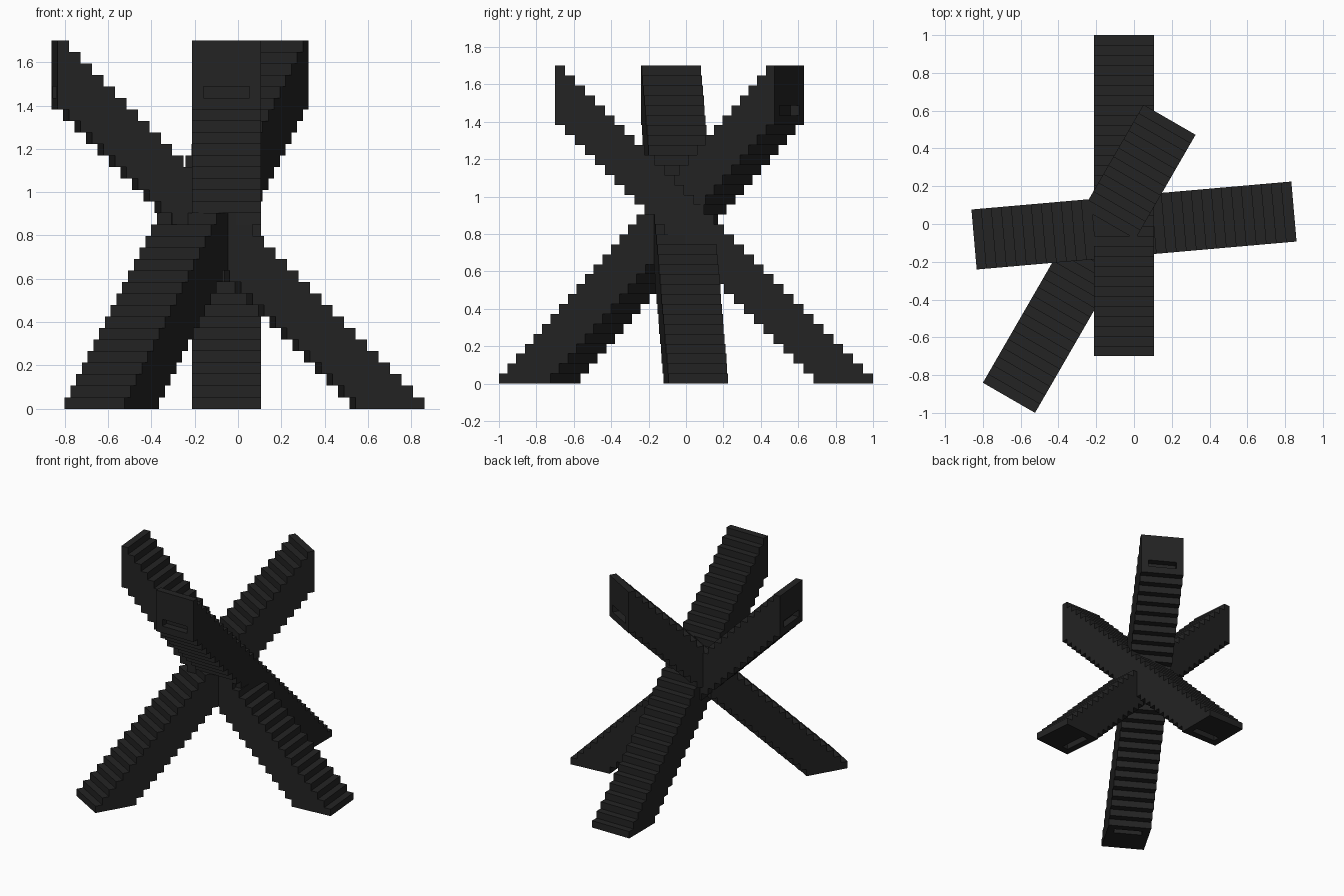
import bpy, bmesh, math
from mathutils import Matrix

if "Cube" in bpy.data.objects:
    bpy.data.objects.remove(bpy.data.objects["Cube"])

STEPS = 32
S = 1.70 / STEPS          # tread depth = riser height
HALF = 3 * S              # half the flight width
THICK = 6                 # flight thickness in risers

mat = bpy.data.materials.new("charcoal")
mat.diffuse_color = (0.017, 0.017, 0.017, 1)
mat.use_nodes = True
mat.node_tree.nodes["Principled BSDF"].inputs["Base Color"].default_value = mat.diffuse_color


def flight_profile():
    """Side outline: stepped on top and underneath, low end at -x."""
    pts = []
    for i in range(STEPS):                       # treads, going up
        pts += [(i, i + 1), (i + 1, i + 1)]
    for i in range(STEPS - 1, THICK - 1, -1):    # underside, going down
        b = i - THICK + 1
        pts += [(i + 1, b), (i, b)]
    pts += [(THICK, 0), (0, 0)]
    return [((u - STEPS / 2) * S, v * S) for u, v in pts]


def mesh_object(name, bm):
    bmesh.ops.recalc_face_normals(bm, faces=bm.faces)
    me = bpy.data.meshes.new(name)
    bm.to_mesh(me)
    bm.free()
    me.materials.append(mat)
    ob = bpy.data.objects.new(name, me)
    bpy.context.collection.objects.link(ob)
    return ob


def make_cutter(name, boxes):
    bm = bmesh.new()
    for x0, x1, z0, z1 in boxes:
        m = Matrix.Translation(((x0 + x1) / 2, 0, (z0 + z1) / 2)) @ \
            Matrix.Diagonal((x1 - x0, 4 * S, z1 - z0, 1))
        bmesh.ops.create_cube(bm, size=1, matrix=m)
    ob = mesh_object(name, bm)
    ob.hide_render = True
    return ob


def staircase(name, x, y, angle):
    # solid flight extruded across its width
    bm = bmesh.new()
    f = bm.faces.new([bm.verts.new((u, -HALF, v)) for u, v in flight_profile()])
    ext = bmesh.ops.extrude_face_region(bm, geom=[f])
    bmesh.ops.translate(bm, vec=(0, 2 * HALF, 0),
                        verts=[g for g in ext["geom"] if isinstance(g, bmesh.types.BMVert)])
    ob = mesh_object(name, bm)
    # slot in the upper end face and slot in the base
    end = STEPS / 2 * S
    cutter = make_cutter(name + "_slot_cutter", [
        (end - S, end + S, 27 * S, 28 * S),
        (-end + 4 * S, -end + 5 * S, -S, S)])
    mod = ob.modifiers.new("slots", 'BOOLEAN')
    mod.operation = 'DIFFERENCE'
    mod.solver = 'EXACT'
    mod.object = cutter
    for o in (ob, cutter):
        o.location = (x, y, 0)
        o.rotation_euler = (0, 0, math.radians(angle))
    # bake the cut so no helper remains
    dg = bpy.context.evaluated_depsgraph_get()
    me = bpy.data.meshes.new_from_object(ob.evaluated_get(dg))
    ob.modifiers.clear()
    ob.data = me
    bpy.data.objects.remove(cutter)


# three crossing flights; angle is the uphill direction
staircase("staircase_to_front", -0.053, 0.15, -90)
staircase("staircase_to_left", 0.0, -0.008, 185)
staircase("staircase_to_back", -0.237, -0.184, 60)
